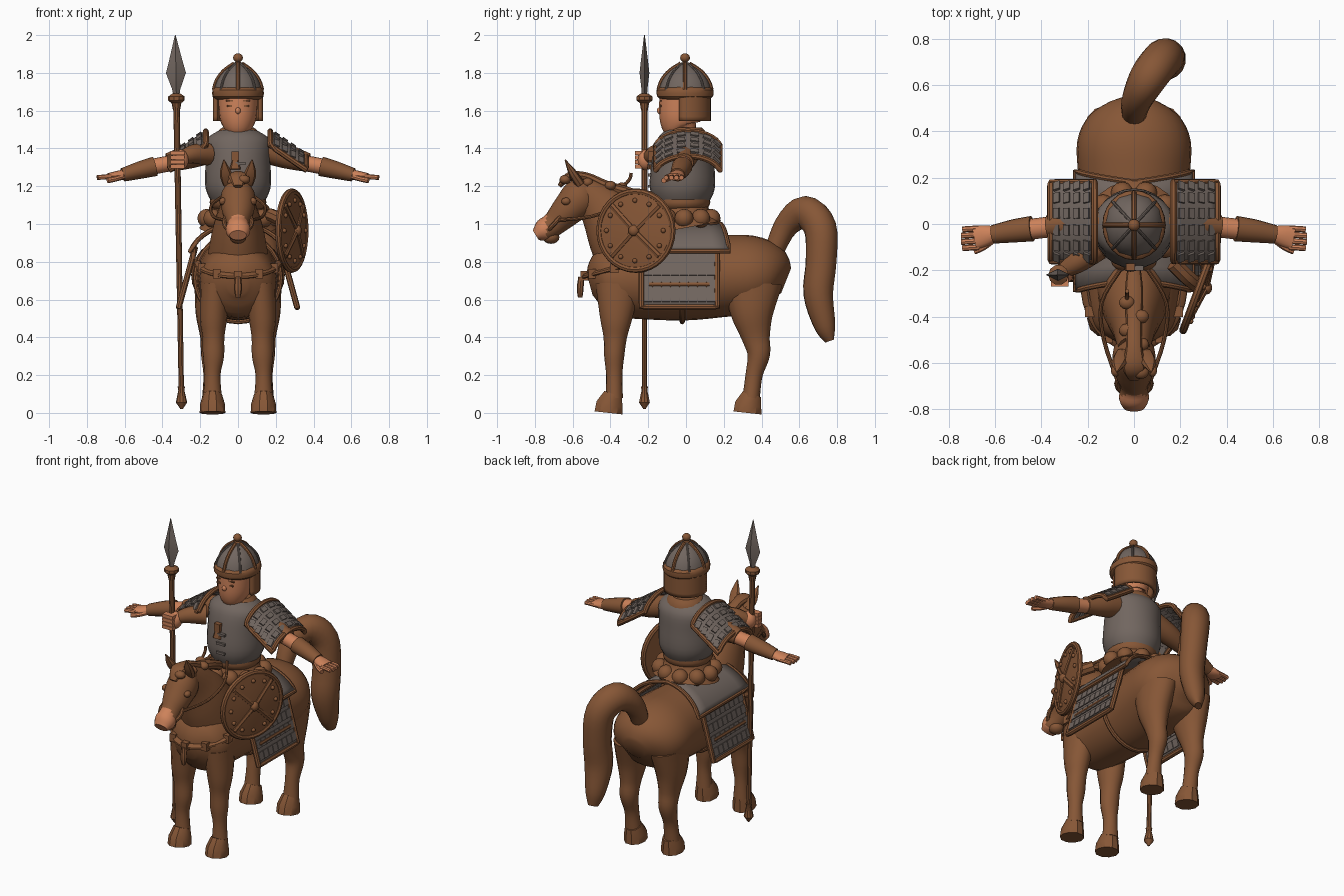
import bpy, bmesh
from math import sin, cos, pi
from mathutils import Vector, Matrix

cube = bpy.data.objects.get("Cube")
if cube:
    bpy.data.objects.remove(cube)


def material(name, rgb):
    m = bpy.data.materials.new(name)
    m.use_nodes = True
    m.diffuse_color = (*rgb, 1)
    m.node_tree.nodes["Principled BSDF"].inputs["Base Color"].default_value = (*rgb, 1)
    return m


BROWN = material("leather_brown", (0.24, 0.094, 0.037))
GREY = material("iron_grey", (0.165, 0.132, 0.115))
SKIN = material("skin", (0.61, 0.223, 0.102))
made = []


def finish(name, bm, mat):
    bmesh.ops.recalc_face_normals(bm, faces=bm.faces)
    me = bpy.data.meshes.new(name)
    bm.to_mesh(me)
    bm.free()
    me.materials.append(mat)
    ob = bpy.data.objects.new(name, me)
    bpy.context.collection.objects.link(ob)
    made.append(ob)
    return ob


def spline(pts, steps):
    """Smooth curve through points carrying position and two radii."""
    out = []
    for i in range(len(pts) - 1):
        p0, p1, p2, p3 = (pts[max(i - 1, 0)], pts[i], pts[i + 1], pts[min(i + 2, len(pts) - 1)])
        for k in range(steps):
            t = k / steps
            out.append([b + t * (c - a) / 2 + t * t * (a - 2.5 * b + 2 * c - d / 2)
                        + t ** 3 * (1.5 * (b - c) + (d - a) / 2)
                        for a, b, c, d in zip(p0, p1, p2, p3)])
    return out + [list(pts[-1])]


def tube(name, pts, mat, n=16, ref=(1, 0, 0), steps=4, closed=False, s=1):
    """Elliptical loft: each point is x, y, z, side radius, other radius."""
    path = spline(pts, steps) if steps > 1 else pts
    c = [Vector(p[:3]) for p in path]
    side, rings, bm, m = Vector(ref), [], bmesh.new(), len(path)
    for i, p in enumerate(path):
        a, b = (c[i - 1], c[(i + 1) % m]) if closed else (c[max(i - 1, 0)], c[min(i + 1, m - 1)])
        t = (b - a).normalized()
        side = (side - t * side.dot(t)).normalized()
        up = t.cross(side)
        ring = []
        for k in range(n):
            w = 2 * pi * k / n
            v = c[i] + side * cos(w) * max(p[3], .002) + up * sin(w) * max(p[4], .002)
            ring.append(bm.verts.new((v.x * s, v.y, v.z)))
        rings.append(ring)
    for i in range(m if closed else m - 1):
        r, q = rings[i], rings[(i + 1) % m]
        for k in range(n):
            bm.faces.new((r[k], r[(k + 1) % n], q[(k + 1) % n], q[k]))
    if not closed:
        bm.faces.new(rings[0])
        bm.faces.new(rings[-1])
    return finish(name, bm, mat)


def strand(name, pts, r, mat, n=8, **kw):
    return tube(name, [(*p, r, r) for p in pts], mat, n, **kw)


def pair(build):
    for s, label in ((1, "left_"), (-1, "right_")):
        build(s, label)


def panel(name, f, mat=GREY, s=1, rim=.013, nu=16, nv=6, thick=.014):
    """Curved sheet f(u, v) with a raised brown rim."""
    bm = bmesh.new()
    pos = lambda u, v: Vector((f(u, v)[0] * s, *f(u, v)[1:]))
    g = [[bm.verts.new(pos(i / nu, j / nv)) for j in range(nv + 1)] for i in range(nu + 1)]
    for i in range(nu):
        for j in range(nv):
            bm.faces.new((g[i][j], g[i + 1][j], g[i + 1][j + 1], g[i][j + 1]))
    mod = finish(name, bm, mat).modifiers.new("thickness", "SOLIDIFY")
    mod.thickness, mod.offset = thick, 0
    if rim:
        edge = ([(i / nu, 0) for i in range(nu)] + [(1, j / nv) for j in range(nv)]
                + [(1 - i / nu, 1) for i in range(nu)] + [(0, 1 - j / nv) for j in range(nv)])
        strand(name + "_rim", [pos(*e) for e in edge], rim, BROWN, ref=(.3, .2, 1), steps=1, closed=True)


def plates(name, f, cols, rows, size, s=1, mat=GREY):
    """Rows of small armour plates lying on the sheet f(u, v)."""
    bm = bmesh.new()
    for i in range(cols):
        for j in range(rows):
            u, v, e = (i + .7) / (cols + .4), (j + .7) / (rows + .4), .01
            p = Vector(f(u, v))
            a = (Vector(f(u + e, v)) - p).normalized()
            w = a.cross(Vector(f(u, v + e)) - p).normalized()
            rot = Matrix((a, w.cross(a), w)).transposed().to_4x4()
            bmesh.ops.create_cube(bm, size=1, matrix=Matrix.Diagonal((s, 1, 1, 1))
                                  @ Matrix.Translation(p) @ rot @ Matrix.Diagonal((*size, 1)))
    finish(name, bm, mat)


def ball(name, loc, size, mat):
    bm = bmesh.new()
    bmesh.ops.create_uvsphere(bm, u_segments=12, v_segments=8, radius=1,
                              matrix=Matrix.Translation(loc) @ Matrix.Diagonal((*size, 1)))
    return finish(name, bm, mat)


def box(name, loc, size, mat):
    bm = bmesh.new()
    bmesh.ops.create_cube(bm, size=1, matrix=Matrix.Translation(loc) @ Matrix.Diagonal((*size, 1)))
    return finish(name, bm, mat)


# Horse body, neck, head and tail
tube("horse_body", [(0, -.51, .68, .05, .06), (0, -.47, .69, .14, .14), (0, -.4, .7, .195, .19),
     (0, -.22, .71, .21, .215), (0, 0, .715, .22, .225), (0, .2, .725, .24, .217),
     (0, .36, .73, .245, .207), (0, .47, .72, .19, .16), (0, .53, .7, .07, .07)], BROWN, 28)
tube("horse_neck", [(0, -.25, .78, .17, .21), (0, -.36, .97, .135, .175), (0, -.45, 1.09, .095, .125),
     (0, -.54, 1.18, .07, .08)], BROWN, 20)
head = tube("horse_head", [(0, -.49, 1.2, .04, .04), (0, -.55, 1.15, .09, .1), (0, -.63, 1.07, .085, .085),
            (0, -.7, 1, .06, .065), (0, -.755, .965, .065, .06), (0, -.795, .94, .045, .03)], BROWN, 20)
head.data.materials.append(SKIN)
for p in head.data.polygons:
    p.material_index = int(p.center.y < -.74)
ball("horse_lower_lip", (0, -.715, .93), (.045, .045, .035), BROWN)
tube("horse_tail", [(0, .46, .84, .05, .05), (.01, .53, .99, .065, .065), (.06, .63, 1.06, .08, .09),
     (.12, .71, .98, .085, .09), (.14, .715, .8, .08, .085), (.14, .7, .63, .075, .085),
     (.14, .735, .46, .055, .06), (.14, .76, .38, .02, .03)], BROWN, 16)
tube("mane", [(0, -.67, 1.2, .025, .012), (0, -.62, 1.25, .05, .025), (0, -.53, 1.25, .035, .025),
     (0, -.42, 1.2, .035, .03), (0, -.3, 1.165, .04, .03), (0, -.2, 1.12, .03, .03)], BROWN, 10)
for k in range(6):
    ball("mane_lock", (.03 * (-1) ** k, -.64 + .06 * k, 1.235 - .008 * k), (.035, .03, .025), BROWN)
strand("bridle_noseband", [(.074 * cos(w), -.69 + .05 * sin(w), 1.01 + .055 * sin(w))
       for w in [k * pi / 8 for k in range(16)]], .012, BROWN, ref=(0, -.7, .7), steps=1, closed=True)
strand("rein_tassel", [(-.02, -.42, 1.18), (-.03, -.34, 1.2), (-.03, -.3, 1.235), (-.03, -.29, 1.27)], .009, BROWN)


def horse_sides(s, side):
    tube(side + "front_leg", [(.12, -.36, .68, .08, .12), (.13, -.37, .5, .072, .085), (.13, -.375, .4, .058, .062),
         (.13, -.38, .3, .056, .053), (.135, -.38, .2, .042, .043), (.135, -.38, .08, .05, .046)], BROWN, s=s)
    tube(side + "hind_leg", [(.13, .35, .68, .1, .16), (.14, .35, .53, .085, .115), (.14, .37, .4, .06, .075),
         (.14, .385, .31, .056, .06), (.14, .36, .2, .043, .045), (.14, .345, .08, .05, .046)], BROWN, s=s)
    for part, y in (("front_hoof", -.41), ("hind_hoof", .325)):
        tube(side + part, [(.135, y, 0, .068, .078), (.135, y + .005, .045, .066, .074),
             (.135, y + .025, .1, .05, .052)], BROWN, 10, steps=1, s=s)
    tube(side + "ear", [(.05, -.56, 1.21, .03, .025), (.065, -.6, 1.27, .032, .022), (.075, -.64, 1.34, .003, .003)],
         BROWN, 8, s=s)
    ball(side + "horse_eye", (s * .08, -.635, 1.12), (.02, .025, .02), BROWN)
    strand(side + "rein", [(.07, -.68, 1.02), (.13, -.5, 1.04), (.14, -.34, 1.1), (.06, -.2, 1.16)], .009, BROWN, s=s)


pair(horse_sides)

# Chest harness and girth
arc = lambda a: (.215 * sin(a), -.25 - .285 * cos(a), .8 - .075 * cos(a))
tube("chest_strap", [(*arc(-1.5 + k * .25), .012, .02) for k in range(13)], BROWN, 8, ref=(0, 1, 0), steps=2)
for a in (-1.1, -.55, 0, .55, 1.1):
    box("harness_buckle", arc(a), (.04, .045, .05), BROWN)
tube("harness_tassel", [(0, -.555, .72, .015, .015), (0, -.56, .66, .022, .018), (0, -.56, .61, .012, .012)], BROWN, 8)
strand("girth", [(.225 * cos(w), -.02, .715 + .232 * sin(w)) for w in [k * pi / 14 for k in range(28)]],
       .014, BROWN, ref=(0, 1, 0), steps=1, closed=True)

# Saddle armour: a cloth over the back and hanging flaps
saddle = lambda u, v: (.265 * sin(2.5 * u - 1.25), -.24 + .42 * v + .05 * (2 * v - 1) * abs(2 * u - 1),
                       .79 + .21 * cos(2.5 * u - 1.25))
panel("saddle_cloth", saddle)
flap = lambda u, v: (.228 + .085 * v, -.235 + .4 * u, .87 - .31 * v)


def saddle_sides(s, side):
    panel(side + "saddle_flap", flap, s=s, rim=.016)
    plates(side + "flap_plates", flap, 8, 4, (.043, .05, .026), s)
    strand(side + "flap_strap", [flap(u, .62) for u in (.1, .5, .9)], .017, BROWN, s=s)


pair(saddle_sides)

# Rider torso, belt, skirt and collar
tube("cuirass", [(0, -.02, 1.1, .13, .135), (0, -.02, 1.19, .172, .172), (0, -.015, 1.33, .172, .165),
     (0, -.005, 1.44, .172, .145), (0, 0, 1.49, .11, .1)], GREY, 24)
tube("belt", [(0, -.02, 1.08, .13, .13), (0, -.02, 1.1, .148, .145), (0, -.02, 1.13, .148, .148),
     (0, -.02, 1.145, .13, .13)], BROWN, 24, steps=2)
tube("skirt", [(0, -.01, 1.1, .13, .125), (0, -.01, 1.04, .155, .15), (0, 0, .98, .205, .19)], BROWN, 24)
for k in range(10):
    w = k * pi / 5
    ball("skirt_lobe", (.165 * cos(w), -.01 + .15 * sin(w), 1.03), (.05, .05, .05), BROWN)
tube("collar", [(0, 0, 1.44, .125, .12), (0, 0, 1.48, .115, .11), (0, 0, 1.51, .085, .085)], BROWN, 20, steps=2)
box("chest_pendant", (-.015, -.185, 1.36), (.04, .03, .05), BROWN)
tube("chest_tassel", [(-.015, -.185, 1.36, .01, .01), (-.015, -.195, 1.29, .03, .012)], BROWN, 8, steps=1)
for z in (1.2, 1.26, 1.32):
    box("breast_clasp", (.01, -.19, z), (.06, .02, .015), GREY)

# Arms and shoulder armour
pauldron = lambda u, v: (.17 + .19 * v, .01 + .175 * sin(2.6 * u - 1.3), 1.49 - .13 * v - .1 * (1 - cos(2.6 * u - 1.3)))


def arm(s, side):
    Y = dict(ref=(0, 1, 0), s=s)
    panel(side + "shoulder_guard", pauldron, s=s, rim=.016)
    plates(side + "shoulder_plates", pauldron, 6, 4, (.045, .03, .03), s)
    tube(side + "sleeve", [(.12, 0, 1.4, .07, .07), (.25, 0, 1.36, .065, .065), (.37, -.01, 1.325, .05, .05)], BROWN, **Y)
    tube(side + "elbow", [(.34, -.01, 1.325, .045, .042), (.47, -.025, 1.3, .045, .042)], SKIN, **Y)
    tube(side + "bracer", [(.44, -.02, 1.305, .055, .052), (.52, -.03, 1.285, .05, .046), (.61, -.045, 1.26, .04, .036)],
         BROWN, **Y)
    tube(side + "palm", [(.59, -.04, 1.265, .03, .026), (.64, -.05, 1.255, .045, .026), (.69, -.06, 1.25, .05, .018)],
         SKIN, **Y)
    for k in range(4):
        y = -.1 + .027 * k
        strand(side + "finger", [(.67, y, 1.25), (.72, y - .003, 1.248), (.75 - .006 * abs(k - 1.5), y - .005, 1.245)],
               .013, SKIN, **Y)
    strand(side + "thumb", [(.61, -.07, 1.25), (.65, -.1, 1.238), (.69, -.118, 1.23)], .014, SKIN, **Y)


pair(arm)

# Head and helmet
tube("face", [(0, -.01, 1.44, .06, .06), (0, -.02, 1.5, .06, .075), (0, -.03, 1.525, .085, .1),
     (0, -.03, 1.58, .1, .112), (0, -.025, 1.7, .105, .115)], SKIN, 20)
ball("nose", (0, -.14, 1.6), (.014, .014, .018), SKIN)
panel("neck_guard", lambda u, v: (.122 * cos(-.35 + u * (pi + .7)), .005 + .118 * sin(-.35 + u * (pi + .7)),
      1.69 - .145 * v), BROWN, rim=0, thick=.02)
tube("helmet_band", [(0, -.005, 1.66, .118, .128), (0, -.005, 1.675, .135, .148), (0, -.005, 1.71, .135, .15),
     (0, -.005, 1.725, .12, .13)], BROWN, 24, steps=2)
dome = [(1.71, .128), (1.76, .112), (1.81, .075), (1.85, .02)]
tube("helmet_dome", [(0, -.005, z, r, r * 1.1) for z, r in dome], GREY, 12, steps=2)
for k in range(8):
    w = k * pi / 4
    strand("helmet_rib", [(r * cos(w), -.005 + 1.1 * r * sin(w), z) for z, r in dome], .007 if k % 2 else .011,
           GREY if k % 2 else BROWN, ref=(.1, .2, 1))
tube("helmet_stem", [(0, -.005, 1.83, .035, .035), (0, -.005, 1.855, .015, .015), (0, -.005, 1.88, .012, .012)], BROWN, 10)
ball("helmet_knob", (0, -.005, 1.88), (.026, .026, .024), BROWN)
for s in (1, -1):
    box("eye", (s * .045, -.133, 1.625), (.026, .009, .01), BROWN)
    box("eyebrow", (s * .045, -.133, 1.652), (.036, .009, .008), BROWN)

# Spear with gripping hand
sx = lambda z: -.298 - .017 * z
spear = lambda name, prof, mat, n=10, st=1: tube(name, [(sx(z), -.22, z, a, b) for z, a, b in prof], mat, n, steps=st)
spear("spear_shaft", [(.1, .014, .014), (1.68, .017, .017)], BROWN)
spear("spear_butt", [(.02, .006, .006), (.055, .03, .03), (.12, .016, .016), (.14, .02, .02)], BROWN)
spear("spear_collar", [(1.6, .018, .018), (1.64, .026, .026), (1.655, .044, .044), (1.675, .044, .044),
      (1.69, .022, .022)], BROWN)
spear("spear_head", [(1.68, .016, .014), (1.715, .022, .016), (1.8, .053, .026), (1.87, .034, .018), (2, .002, .002)],
      GREY, 4)
ball("gripping_palm", (sx(1.34) + .015, -.215, 1.34), (.045, .045, .055), SKIN)
for k in range(4):
    box("gripping_finger", (sx(1.34), -.25, 1.305 + .024 * k), (.075, .04, .021), SKIN)
tube("gripping_forearm", [(-.16, -.1, 1.37, .06, .06), (-.24, -.16, 1.37, .05, .05), (-.3, -.2, 1.35, .035, .035)],
     BROWN, 12, ref=(0, 0, 1))

# Round shield with rim, cross, boss and studs
nrm, across, centre = Vector((.94, -.35, 0)).normalized(), Vector((.35, .94, 0)).normalized(), Vector((.285, -.265, .965))
disc = lambda r, w, h=0: centre + across * r * cos(w) + Vector((0, 0, r * sin(w))) + nrm * h
tube("shield_face", [(*(centre + nrm * h), r, r) for h, r in ((-.012, .2), (.008, .205), (.02, .12), (.028, .01))],
     BROWN, 28, ref=across, steps=1)
strand("shield_rim", [disc(.207, k * pi / 16) for k in range(32)], .017, BROWN, ref=nrm, steps=1, closed=True)
for k in range(4):
    w = pi / 4 + k * pi / 2
    tube("shield_cross", [(*disc(.01, w, .03), .012, .016), (*disc(.19, w, .012), .012, .016)], BROWN, 6, ref=nrm, steps=1)
for k in range(12):
    ball("shield_stud", disc(.16, k * pi / 6, .016), (.013, .013, .013), BROWN)
ball("shield_boss", centre + nrm * .03, (.025, .03, .03), BROWN)
strand("shield_arm", [(.17, -.17, 1.05), (.23, -.23, 1.02), (.27, -.26, .97)], .035, BROWN)

# Smooth shading with sharp corners kept
bpy.ops.object.select_all(action="DESELECT")
for ob in made:
    ob.select_set(True)
bpy.context.view_layer.objects.active = made[0]
bpy.ops.object.shade_smooth_by_angle(angle=.6)
